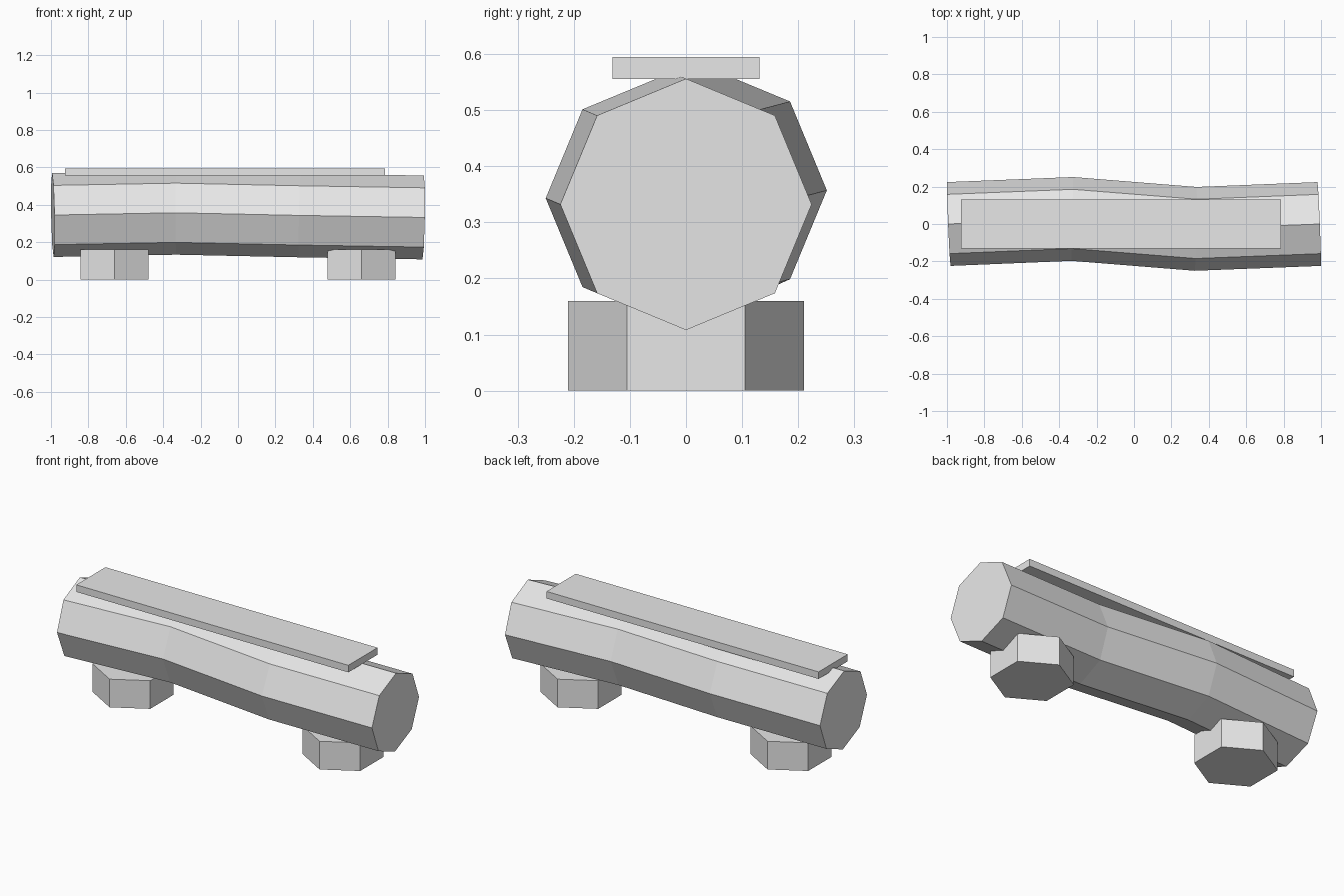
import bpy, bmesh, math
from mathutils import Vector, Matrix

if "Cube" in bpy.data.objects:
    bpy.data.objects.remove(bpy.data.objects["Cube"])

grey = bpy.data.materials.new("plain_grey")
grey.diffuse_color = (0.8, 0.8, 0.8, 1)
grey.use_nodes = True
grey.node_tree.nodes["Principled BSDF"].inputs["Base Color"].default_value = grey.diffuse_color


def finish(name, bm):
    bmesh.ops.recalc_face_normals(bm, faces=bm.faces)
    mesh = bpy.data.meshes.new(name)
    bm.to_mesh(mesh)
    bm.free()
    mesh.materials.append(grey)
    obj = bpy.data.objects.new(name, mesh)
    bpy.context.collection.objects.link(obj)
    return obj


# Log: eight-sided tube swept along a gently bent path
path = [Vector(p) for p in ((-0.99, 0, 0.345), (-0.33, 0.027, 0.357),
                            (0.33, -0.026, 0.343), (0.99, 0, 0.332))]
sides, radius = 8, 0.224
bm = bmesh.new()
rings = []
for i, c in enumerate(path):
    before, after = path[max(i - 1, 0)], path[min(i + 1, len(path) - 1)]
    t = after - before
    ring = []
    for k in range(sides):
        a = math.tau * k / sides
        dy, dz = radius * math.cos(a), radius * math.sin(a)
        dx = -(t.y * dy + t.z * dz) / t.x   # section square to the path
        ring.append(bm.verts.new(c + Vector((dx, dy, dz))))
    rings.append(ring)
for r0, r1 in zip(rings, rings[1:]):
    for k in range(sides):
        n = (k + 1) % sides
        bm.faces.new((r0[k], r0[n], r1[n], r1[k]))
bm.faces.new(rings[0])
bm.faces.new(rings[-1])
finish("log", bm)

# Feet: two hexagonal blocks
for side, x in (("left", -0.66), ("right", 0.66)):
    bm = bmesh.new()
    bmesh.ops.create_cone(bm, cap_ends=True, segments=6, radius1=0.21, radius2=0.21, depth=0.16)
    # turn so that a corner points along y
    corner = max(bm.verts, key=lambda v: v.co.y).co
    turn = math.pi / 2 - math.atan2(corner.y, corner.x)
    bm.transform(Matrix.Translation((x, 0, 0.08)) @ Matrix.Rotation(turn, 4, 'Z'))
    finish(side + "_foot", bm)

# Seat plank on top of the log
bm = bmesh.new()
bmesh.ops.create_cube(bm, size=1)
bm.transform(Matrix.Translation((-0.07, 0, 0.575)) @ Matrix.Diagonal((1.71, 0.262, 0.04, 1)))
finish("seat_plank", bm)
